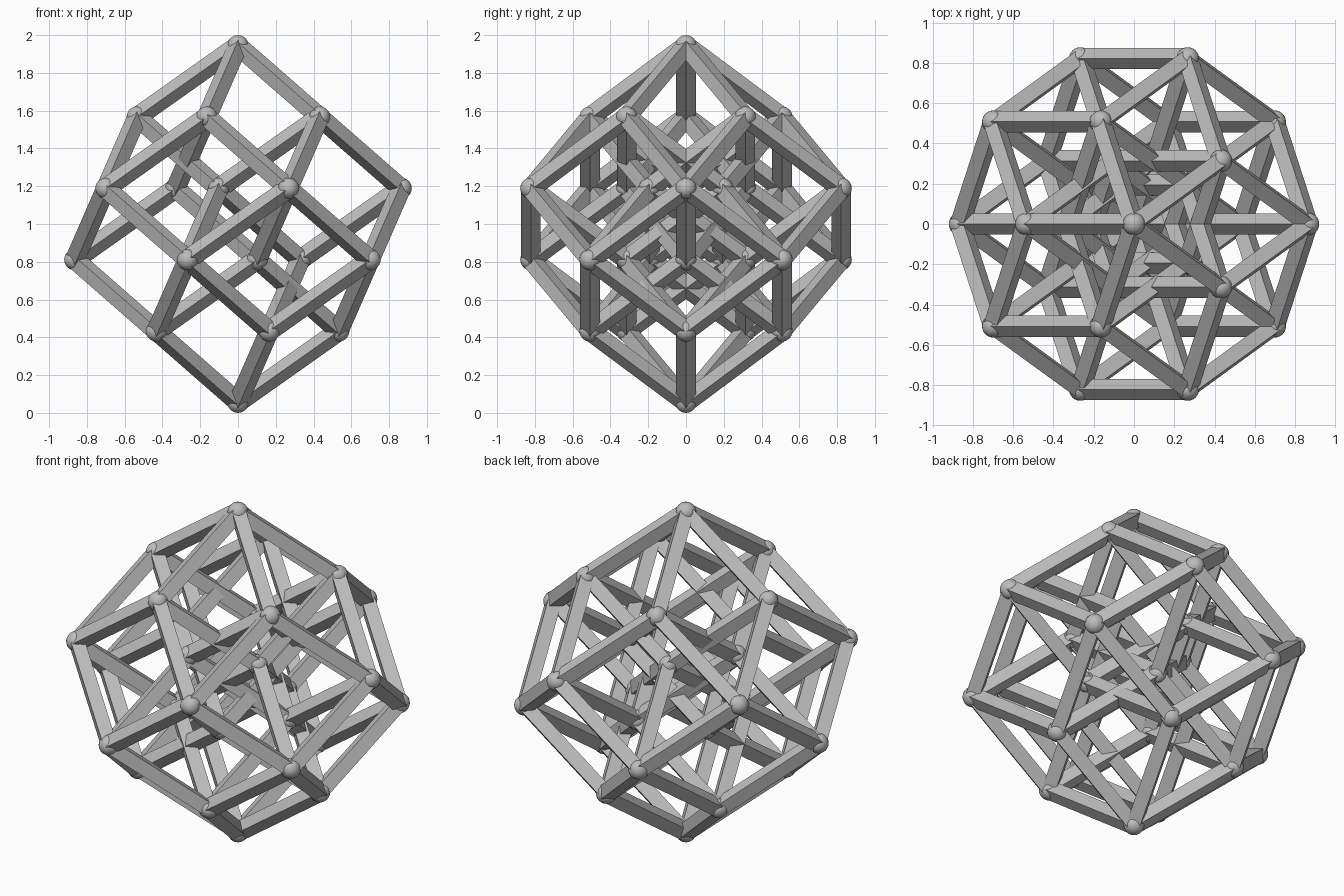
import bpy
import math
from itertools import product
from mathutils import Vector

if "Cube" in bpy.data.objects:
    bpy.data.objects.remove(bpy.data.objects["Cube"], do_unlink=True)

BALL_RADIUS = 0.056
BAR_RADIUS = 0.0525
RISE = (2 - 2 * BALL_RADIUS) / 5
REACH = RISE * math.sqrt(2)

# One grey for the whole lattice
grey = bpy.data.materials.new("plain grey")
grey.use_nodes = True
color = (0.5, 0.5, 0.5, 1)
grey.diffuse_color = color
grey.node_tree.nodes["Principled BSDF"].inputs["Base Color"].default_value = color

# Five equal steps fanned around the vertical axis
steps = []
for i in range(5):
    angle = math.tau * i / 5
    steps.append(Vector((REACH * math.cos(angle), REACH * math.sin(angle), RISE)))
base = Vector((0, 0, BALL_RADIUS))


def corner(bits):
    return sum((s for s, on in zip(steps, bits) if on), base.copy())


def place(mesh, name, location, rotation=None):
    obj = bpy.data.objects.new(name, mesh)
    bpy.context.collection.objects.link(obj)
    obj.location = location
    if rotation:
        obj.rotation_mode = 'QUATERNION'
        obj.rotation_quaternion = rotation
    return obj


def take_mesh(name, smooth):
    obj = bpy.context.object
    mesh = obj.data
    mesh.name = name
    mesh.materials.append(grey)
    for poly in mesh.polygons:
        poly.use_smooth = smooth
    bpy.data.objects.remove(obj)
    return mesh


# Shared meshes: a smooth ball and a square bar with corners on its local axes
bpy.ops.mesh.primitive_uv_sphere_add(segments=24, ring_count=12, radius=BALL_RADIUS)
ball = take_mesh("joint_ball", True)
bpy.ops.mesh.primitive_cylinder_add(vertices=4, radius=BAR_RADIUS, depth=steps[0].length)
bar = take_mesh("square_bar", False)

# A ball at every corner and a bar along every step that leaves it
for bits in product((0, 1), repeat=5):
    point = corner(bits)
    place(ball, "joint_ball", point)
    for i, step in enumerate(steps):
        if not bits[i]:
            turn = Vector((0, 0, 1)).rotation_difference(step)
            place(bar, "square_bar", point + step / 2, turn)
